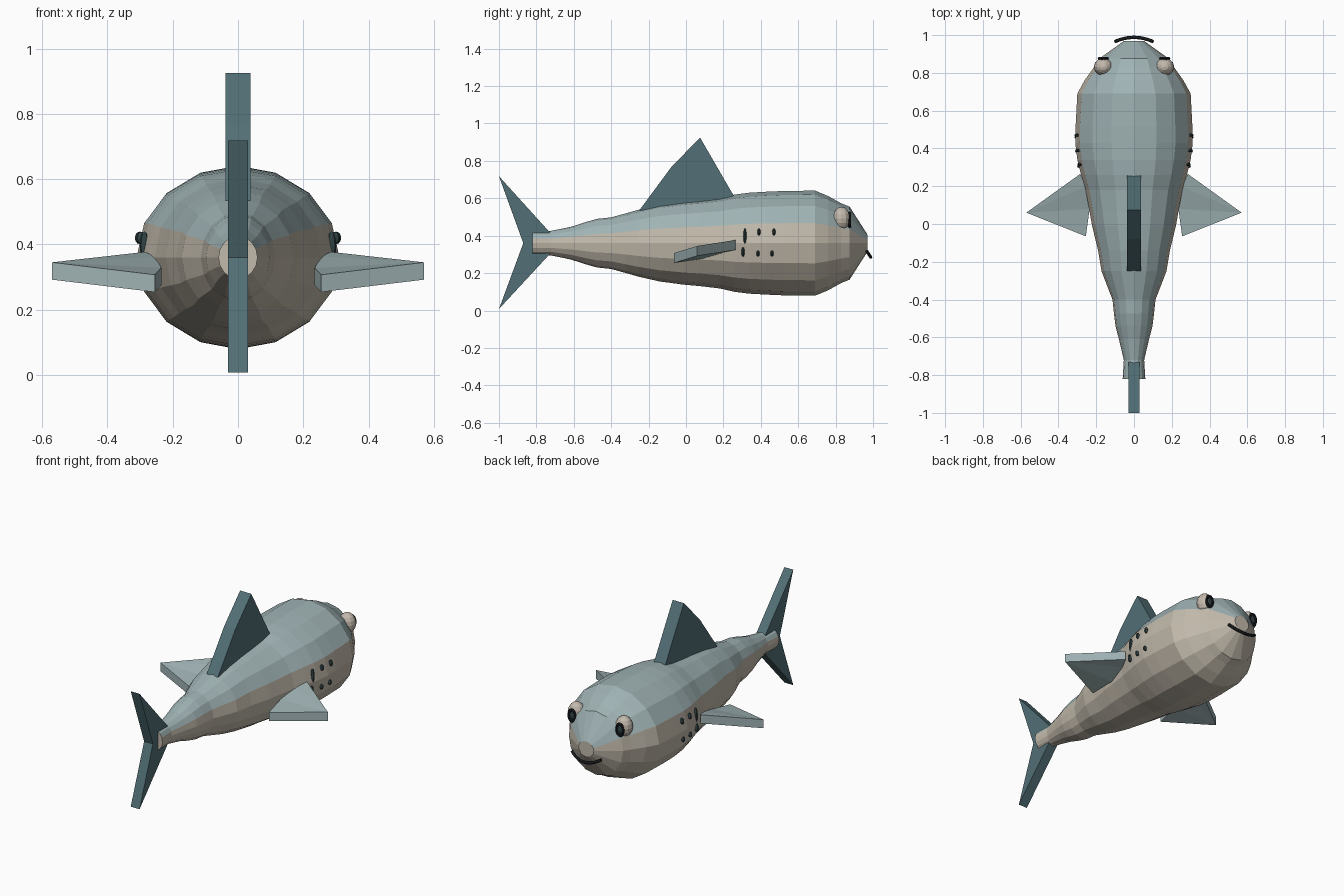
import bpy, bmesh, math
from mathutils import Vector

if "Cube" in bpy.data.objects:
    bpy.data.objects.remove(bpy.data.objects["Cube"])

CZ = 0.36      # height of the body axis
SIDES = 16


def material(name, rgb):
    m = bpy.data.materials.new(name)
    m.diffuse_color = (*rgb, 1)
    m.use_nodes = True
    m.node_tree.nodes["Principled BSDF"].inputs["Base Color"].default_value = m.diffuse_color
    return m


BACK = material("pale teal", (0.35, 0.45, 0.46))
BELLY = material("warm beige", (0.54, 0.49, 0.41))
FIN = material("deep teal", (0.085, 0.16, 0.18))
EYE = material("eye cream", (0.55, 0.49, 0.42))
BLACK = material("near black", (0.008, 0.01, 0.012))
SLIT = material("gill dark teal", (0.03, 0.055, 0.06))


def finish(bm, name, mats):
    bmesh.ops.recalc_face_normals(bm, faces=bm.faces)
    me = bpy.data.meshes.new(name)
    bm.to_mesh(me)
    bm.free()
    for m in mats:
        me.materials.append(m)
    ob = bpy.data.objects.new(name, me)
    bpy.context.collection.objects.link(ob)
    return ob


def loft(name, rings):
    """Rings of (y, x radius, z radius); the upper faces take the back colour."""
    bm = bmesh.new()
    loops = []
    for y, rx, rz in rings:
        loops.append([bm.verts.new((rx * math.cos(2 * math.pi * i / SIDES), y,
                                    CZ + rz * math.sin(2 * math.pi * i / SIDES)))
                      for i in range(SIDES)])
    for a, b in zip(loops, loops[1:]):
        for i in range(SIDES):
            j = (i + 1) % SIDES
            f = bm.faces.new((a[i], a[j], b[j], b[i]))
            f.material_index = 0 if 1 <= i <= 6 else 1
    for ring in (loops[0], loops[-1]):
        bm.faces.new(ring).material_index = 1
    return finish(bm, name, [BACK, BELLY])


def prism(name, bottom, top, mat):
    """Solid between two matching outlines."""
    bm = bmesh.new()
    a = [bm.verts.new(p) for p in bottom]
    b = [bm.verts.new(p) for p in top]
    bm.faces.new(a)
    bm.faces.new(b)
    for i in range(len(a)):
        j = (i + 1) % len(a)
        bm.faces.new((a[i], a[j], b[j], b[i]))
    bmesh.ops.triangulate(bm, faces=[f for f in bm.faces if len(f.verts) > 4])
    return finish(bm, name, [mat])


def upright_fin(name, outline, half):
    return prism(name, [(-half, y, z) for y, z in outline],
                 [(half, y, z) for y, z in outline], FIN)


def ellipsoid(name, loc, size, mat, seg=12, rows=8):
    bm = bmesh.new()
    bmesh.ops.create_uvsphere(bm, u_segments=seg, v_segments=rows, radius=1)
    for v in bm.verts:
        v.co = Vector([c * s for c, s in zip(v.co, size)]) + Vector(loc)
    return finish(bm, name, [mat])


# Body and snout
loft("body", [
    (-0.82, .060, .066), (-0.72, .054, .066), (-0.66, .068, .078),
    (-0.61, .080, .089), (-0.54, .098, .112), (-0.475, .106, .130),
    (-0.40, .114, .138), (-0.32, .145, .160), (-0.25, .172, .180),
    (-0.14, .190, .205), (-0.01, .222, .222), (0.07, .236, .229),
    (0.18, .256, .242), (0.26, .280, .260), (0.34, .300, .270),
    (0.43, .311, .275), (0.52, .309, .279), (0.69, .300, .281),
    (0.76, .262, .252), (0.83, .212, .213), (0.875, .185, .195)])
loft("snout", [(0.875, .185, .195), (0.97, .052, .046)])

# Dorsal and tail fins
upright_fin("dorsal_fin", [(-.25, .535), (-.08, .765), (.075, .925), (.26, .605), (.2, .53)], .038)
upright_fin("tail_fin_upper", [(-1, .718), (-.87, .36), (-.73, .36), (-.73, .42)], .03)
upright_fin("tail_fin_lower", [(-1, .008), (-.73, .30), (-.73, .36), (-.87, .36)], .03)

# Side fins, eyes and gills on both sides
fin_outline = [(.255, -.065, .254), (.235, .08, .275), (.255, .20, .31),
               (.285, .265, .324), (.57, .06, .292)]
for s, side in ((1, "right"), (-1, "left")):
    prism("side_fin_" + side, [(s * x, y, z) for x, y, z in fin_outline],
          [(s * x, y, z + .053) for x, y, z in fin_outline], BACK)
    ellipsoid("eye_" + side, (s * .162, .832, .492), (.051, .047, .062), EYE)
    ellipsoid("pupil_" + side, (s * .163, .873, .485), (.018, .008, .024), SLIT)
    bpy.ops.mesh.primitive_torus_add(
        major_segments=14, minor_segments=6, major_radius=.026, minor_radius=.009,
        location=(s * .163, .875, .485), rotation=(math.pi / 2, 0, 0))
    ring = bpy.context.object
    ring.name = "pupil_ring_" + side
    ring.scale = (.85, 1.3, 1)
    ring.data.materials.append(BLACK)
    # gill slits: (y, z, half height, distance from the centre)
    for n, (y, z, h, x) in enumerate([(.315, .395, .045, .287), (.305, .313, .026, .287),
                                      (.39, .42, .019, .298), (.47, .42, .019, .302),
                                      (.385, .305, .016, .298), (.46, .305, .016, .302)]):
        ellipsoid(f"gill_{side}_{n + 1}", (s * x, y, z), (.014, .009, h), SLIT, 8, 6)

# Smiling mouth
cu = bpy.data.curves.new("mouth", "CURVE")
cu.dimensions = "3D"
cu.bevel_depth = .009
cu.bevel_resolution = 1
cu.use_fill_caps = True
sp = cu.splines.new("POLY")
sp.points.add(12)
for i, p in enumerate(sp.points):
    t = i / 6 - 1
    p.co = (t * .1, .988 - .022 * t * t, .285 + .033 * t * t, 1)
cu.materials.append(BLACK)
bpy.context.collection.objects.link(bpy.data.objects.new("mouth", cu))
